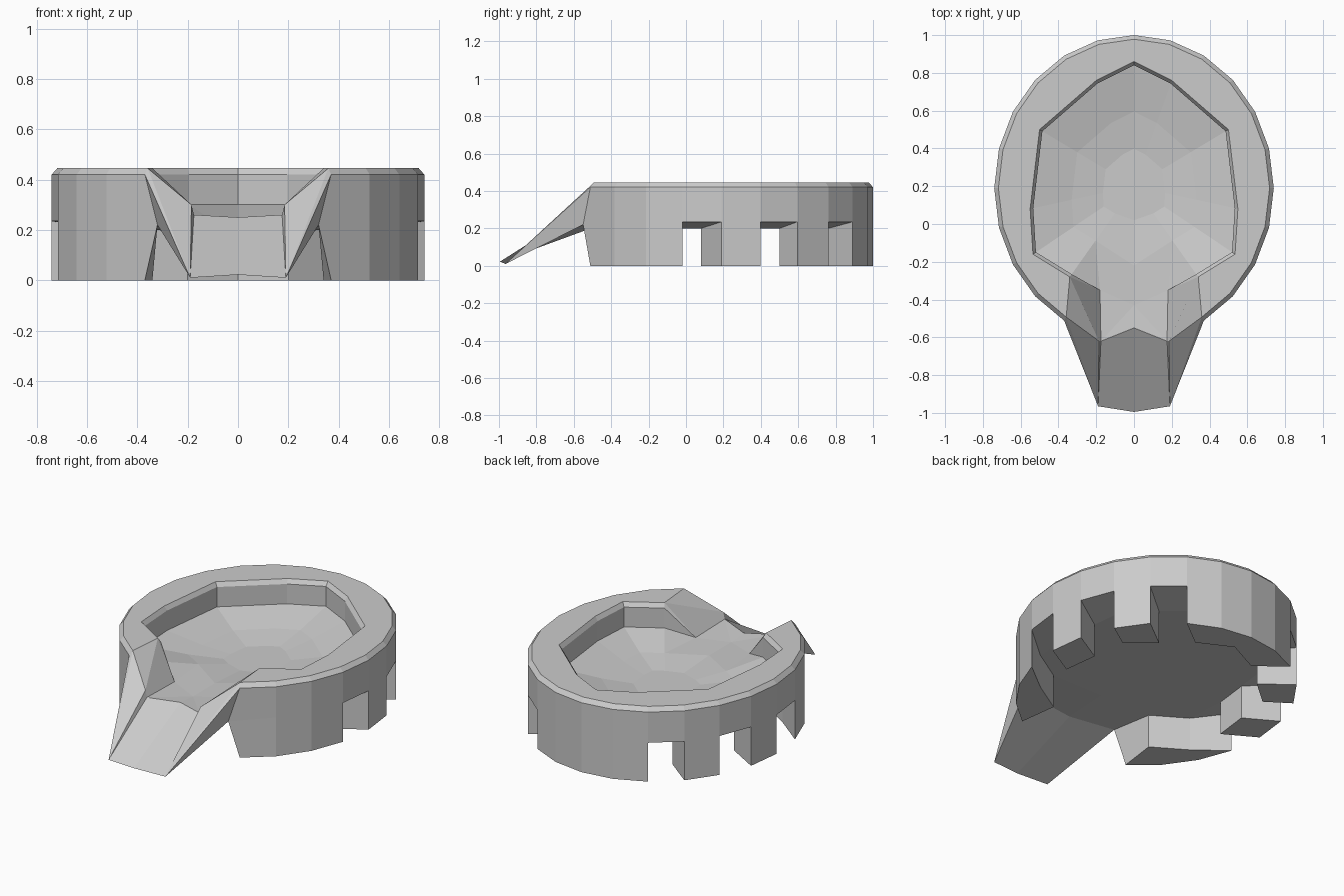
import bpy, bmesh
from math import sin, cos, radians

if "Cube" in bpy.data.objects:
    bpy.data.objects.remove(bpy.data.objects["Cube"])

bm = bmesh.new()


def face(*pts):
    """Add a face and its mirror image across x = 0."""
    for s in (1, -1):
        bm.faces.new([bm.verts.new((s * x, y, z)) for x, y, z in pts])


def outer(i, z, inset=0.0):
    t = radians(15 * i)
    return ((0.74 - inset) * sin(t), 0.19 + (0.81 - inset) * cos(t), z)


# Basin outline, as step number (15 degrees each) -> x, y
KEYS = [(0, 0, .86), (2, .2, .76), (4, .5, .5), (6, .55, .08), (7, .535, -.16), (10, .34, -.28)]


def inner(i, z, k=1.0):
    for (a, xa, ya), (b, xb, yb) in zip(KEYS, KEYS[1:]):
        if a <= i <= b:
            f = (i - a) / (b - a)
            x, y = xa + (xb - xa) * f, ya + (yb - ya) * f
            return (x * k, 0.2 + (y - 0.2) * k, z)


N = 10
NOTCHES = (2, 4, 6)
joint = (0.32, -0.55, 0.22)          # spout meets the end of the wall
rings = []
for i in range(N + 1):
    rings.append(dict(
        foot=outer(i, 0), mid=joint if i == N else outer(i, .235),
        shoulder=outer(i, .42), top=outer(i, .445, .022),
        lip=inner(i, .445), bevel=inner(i, .42, .97), edge=inner(i, .3, .97),
        floor=inner(i, .25, .6), centre=inner(i, .225, .3),
        infoot=inner(i, 0), under=inner(i, .2)))

# Wall, rim, basin floor and notched feet
upper = ["mid", "shoulder", "top", "lip", "bevel", "edge", "floor", "centre"]
lower = ["mid", "foot", "infoot", "under"]
for i in range(N):
    a, b = rings[i], rings[i + 1]
    for p, q in zip(upper, upper[1:]):
        face(a[p], b[p], b[q], a[q])
    if i in NOTCHES:
        face(a["mid"], b["mid"], b["under"], a["under"])
        for r in (a, b):
            face(*[r[k] for k in lower])
    else:
        for p, q in zip(lower, lower[1:]):
            face(a[p], b[p], b[q], a[q])
end = rings[N]
face(*[end[k] for k in lower])

# Basin centre and front of the floor
front_c, front_m = (0, .02, .225), (0, -.22, .24)
face(*[r["centre"] for r in rings], front_c)
face(end["centre"], end["floor"], front_m, front_c)

# Pouring spout
side = (.18, -.35, .25)
ridge, sill = (.185, -.62, .3), (.175, -.62, .26)
sill_c, throat = (0, -.55, .25), (0, -.43, .24)
tip, tip_c = (.19, -.965, .01), (0, -.995, .022)
under_c, under_b = (0, -.55, .185), (0, -.28, .2)
face(end["edge"], side, end["floor"])
face(end["floor"], side, throat, front_m)
face(side, sill, throat)
face(sill, sill_c, throat)
face(sill, tip, tip_c, sill_c)
face(end["lip"], end["bevel"], side)
face(end["bevel"], end["edge"], side)
face(end["lip"], ridge, sill, side)
face(end["lip"], end["top"], ridge)
face(end["top"], tip, ridge)
face(ridge, tip, sill)
face(end["shoulder"], tip, end["top"])
face(end["shoulder"], joint, tip)
face(joint, tip, tip_c, under_c)

# Underside
face(*[r["under"] for r in rings], under_b)
face(end["under"], joint, under_c, under_b)

bmesh.ops.remove_doubles(bm, verts=bm.verts, dist=1e-4)
bmesh.ops.recalc_face_normals(bm, faces=bm.faces)
mesh = bpy.data.meshes.new("spouted_basin")
bm.to_mesh(mesh)
bm.free()
bpy.context.collection.objects.link(bpy.data.objects.new("spouted_basin", mesh))
